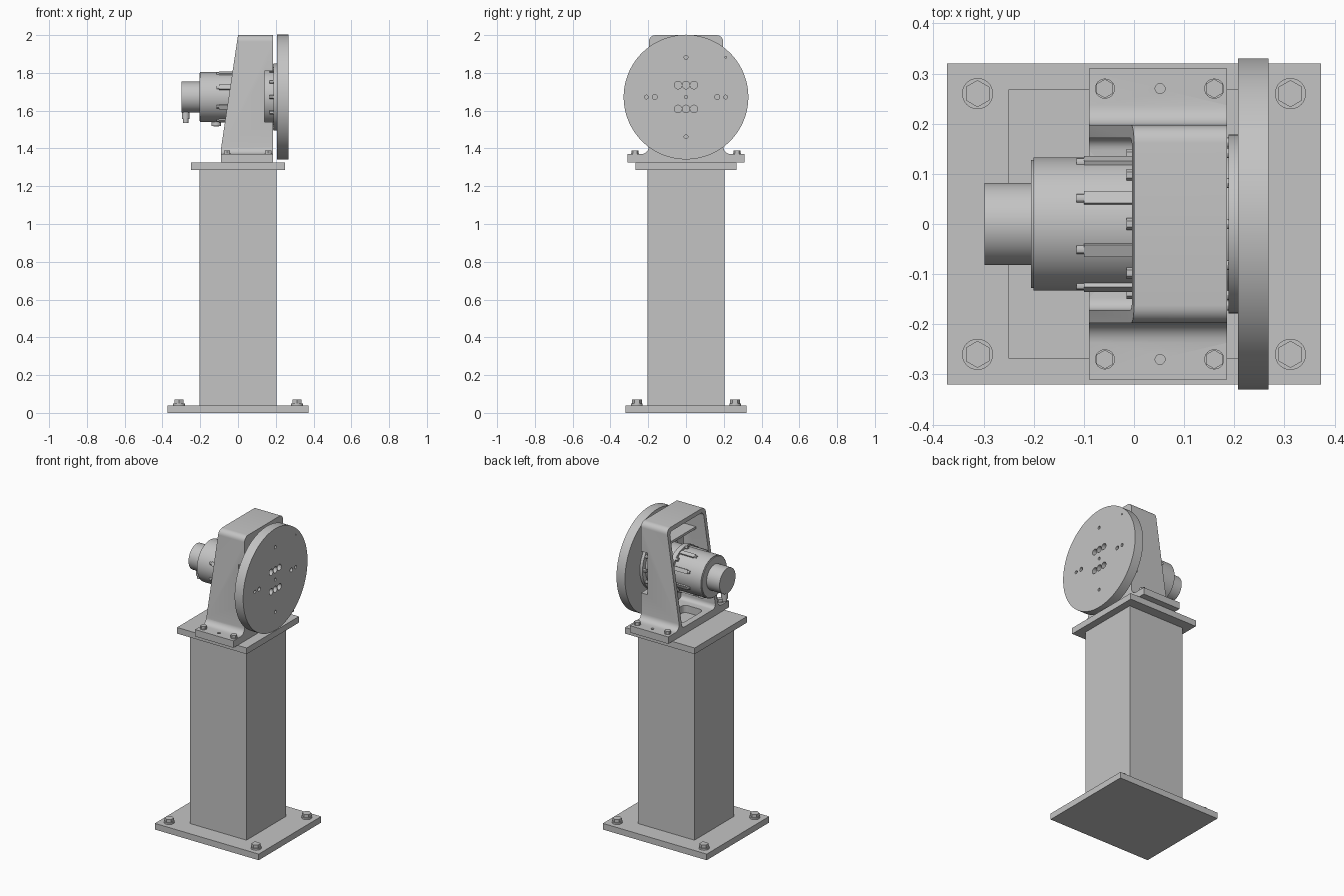
import bpy, bmesh, math
from mathutils import Matrix, Vector

if "Cube" in bpy.data.objects:
    bpy.data.objects.remove(bpy.data.objects["Cube"])

grey = bpy.data.materials.new("machine_grey")
grey.diffuse_color = (0.55, 0.55, 0.55, 1)
grey.use_nodes = True
grey.node_tree.nodes["Principled BSDF"].inputs["Base Color"].default_value = grey.diffuse_color
CZ = 1.672  # height of the rotation axis


def finish(name, bm):
    bmesh.ops.recalc_face_normals(bm, faces=bm.faces)
    me = bpy.data.meshes.new(name)
    bm.to_mesh(me)
    bm.free()
    ob = bpy.data.objects.new(name, me)
    bpy.context.collection.objects.link(ob)
    me.materials.append(grey)
    return ob


def smooth(ob):
    bpy.ops.object.select_all(action='DESELECT')
    ob.select_set(True)
    bpy.context.view_layer.objects.active = ob
    bpy.ops.object.shade_smooth_by_angle(angle=math.radians(30))


def add_box(bm, x, y, z, rot=None, bevel=0, axis=None):
    m = Matrix.Translation(((x[0] + x[1]) / 2, (y[0] + y[1]) / 2, (z[0] + z[1]) / 2))
    m = m @ Matrix.Diagonal((x[1] - x[0], y[1] - y[0], z[1] - z[0], 1))
    if rot:
        m = rot @ m
    vs = bmesh.ops.create_cube(bm, size=1, matrix=m)['verts']
    if bevel:
        es = {e for v in vs for e in v.link_edges
              if abs((e.verts[0].co - e.verts[1].co).normalized()[axis]) > 0.99}
        bmesh.ops.bevel(bm, geom=list(es), offset=bevel, segments=5, affect='EDGES', profile=0.5)


def box(name, x, y, z, **kw):
    bm = bmesh.new()
    add_box(bm, x, y, z, **kw)
    return finish(name, bm)


def add_cyl(bm, axis, a, b, u, v, r, n=64):
    """Cylinder from a to b along X (u=y, v=z) or Z (u=x, v=y)."""
    mid = (a + b) / 2
    if axis == 'X':
        m = Matrix.Translation((mid, u, v)) @ Matrix.Rotation(math.pi / 2, 4, 'Y')
    else:
        m = Matrix.Translation((u, v, mid))
    bmesh.ops.create_cone(bm, cap_ends=True, segments=n, radius1=r, radius2=r, depth=b - a, matrix=m)


def cyls(name, specs):
    bm = bmesh.new()
    for s in specs:
        add_cyl(bm, *s)
    ob = finish(name, bm)
    smooth(ob)
    return ob


def cut(ob, cutter):
    mod = ob.modifiers.new("cut", 'BOOLEAN')
    mod.operation, mod.solver, mod.object = 'DIFFERENCE', 'EXACT', cutter
    bpy.ops.object.select_all(action='DESELECT')
    ob.select_set(True)
    bpy.context.view_layer.objects.active = ob
    bpy.ops.object.modifier_apply(modifier=mod.name)
    bpy.data.objects.remove(cutter)


def ring(n, r, start=0):
    for i in range(n):
        a = start + math.tau * i / n
        yield r * math.sin(a), CZ + r * math.cos(a)


# Pedestal
box("base_plate", (-.373, .373), (-.32, .32), (0, .04))
box("column", (-.203, .203), (-.203, .203), (.04, 1.285))
box("top_plate", (-.25, .25), (-.268, .268), (1.285, 1.325))
specs = []
for x in (-.312, .312):
    for y in (-.26, .26):
        specs += [('Z', .04, .05, x, y, .031, 32), ('Z', .05, .07, x, y, .027, 6)]
cyls("anchor_bolts", specs)

# Bracket: front outline with filleted feet, extruded in depth, back sloped
half = [(.31, 1.325), (.31, 1.37)]
for i in range(7):
    a = math.pi / 2 * i / 6
    half.append((.237 - .04 * math.sin(a), 1.41 - .04 * math.cos(a)))
for i in range(7):
    a = math.pi / 2 * i / 6
    half.append((.162 + .035 * math.cos(a), 1.965 + .035 * math.sin(a)))
outline = half + [(-y, z) for y, z in reversed(half)]
bm = bmesh.new()
face = bm.faces.new([bm.verts.new((-.09, y, z)) for y, z in outline])
ext = bmesh.ops.extrude_face_region(bm, geom=[face])
bmesh.ops.translate(bm, vec=(.275, 0, 0), verts=[g for g in ext['geom'] if isinstance(g, bmesh.types.BMVert)])
cutres = bmesh.ops.bisect_plane(bm, geom=bm.verts[:] + bm.edges[:] + bm.faces[:],
                                plane_co=(-.09, 0, 1.40), plane_no=Vector((-.6, 0, .09)), clear_outer=True)
bmesh.ops.holes_fill(bm, edges=[e for e in bm.edges if e.is_boundary], sides=0)
bracket = finish("bracket", bm)
cut(bracket, box("cavity_cutter", (-.2, .155), (-.172, .172), (1.372, 1.975), bevel=.025, axis=0))
cut(bracket, box("notch_cutter", (.14, .3), (-.3, .3), (1.54, 1.81)))
cut(bracket, cyls("bore_cutter", [('X', .1, .3, 0, CZ, .15)]))
cut(bracket, box("floor_slot_cutter", (-.05, .09), (-.11, .11), (1.30, 1.45), bevel=.03, axis=2))
cut(bracket, cyls("dowel_cutter", [('Z', 1.35, 1.4, .052, s * .27, .01, 16) for s in (-1, 1)]))
smooth(bracket)
box("bracket_shelf", (.05, .156), (-.173, .173), (1.85, 1.865))
specs = []
for x in (-.058, .16):
    for y in (-.27, .27):
        specs += [('Z', 1.37, 1.374, x, y, .02, 24), ('Z', 1.374, 1.39, x, y, .019, 6)]
cyls("bracket_bolts", specs)

# Gearbox with lengthwise ribs and clamp screws
cyls("gearbox", [('X', -.2, .16, 0, CZ, .133), ('X', -.205, -.2, 0, CZ, .128),
                 ('X', 0, .03, 0, CZ, .148)])
bm = bmesh.new()
for i in range(8):
    r = Matrix.Translation((0, 0, CZ)) @ Matrix.Rotation(math.tau * (i + .5) / 8, 4, 'X')
    add_box(bm, (-.1, .01), (-.013, .013), (.115, .141), rot=r)
finish("gearbox_ribs", bm)
cyls("gearbox_screws", [('X', -.115, -.1, y, z, .009, 12) for y, z in ring(8, .133, math.pi / 8)]
     + [('X', -.015, .0, y, z, .012, 6) for y, z in ring(8, .138, math.pi / 4)])
cyls("drain_plug", [('Z', 1.52, 1.56, -.115, 0, .025, 16), ('Z', 1.515, 1.52, -.115, 0, .016, 6)])

# Motor and its cable connector
cyls("motor", [('X', -.298, -.2, 0, CZ, .082)])
cyls("motor_connector", [('Z', 1.555, 1.60, -.277, 0, .02, 24), ('Z', 1.535, 1.56, -.277, 0, .014, 24)])

# Output flange and its screws
cyls("output_flange", [('X', .14, .19, 0, CZ, .148), ('X', .188, .208, 0, CZ, .178)])
cyls("flange_screws", [('X', .168, .189, y, z, .01, 12) for y, z in ring(12, .163)])

# Faceplate with drilled holes
disc = cyls("faceplate", [('X', .207, .268, 0, CZ, .33, 128)])
holes = [(0, .21, .01), (0, -.21, .01), (.21, 0, .01), (-.21, 0, .01), (.165, 0, .013), (-.165, 0, .013),
         (.21, .21, .005), (0, 0, .009)]
holes += [(y, z, .02) for y in (-.042, 0, .042) for z in (-.063, .063)]
cut(disc, cyls("hole_cutter", [('X', .215, .3, y, CZ + z, r, 24) for y, z, r in holes]))
smooth(disc)
